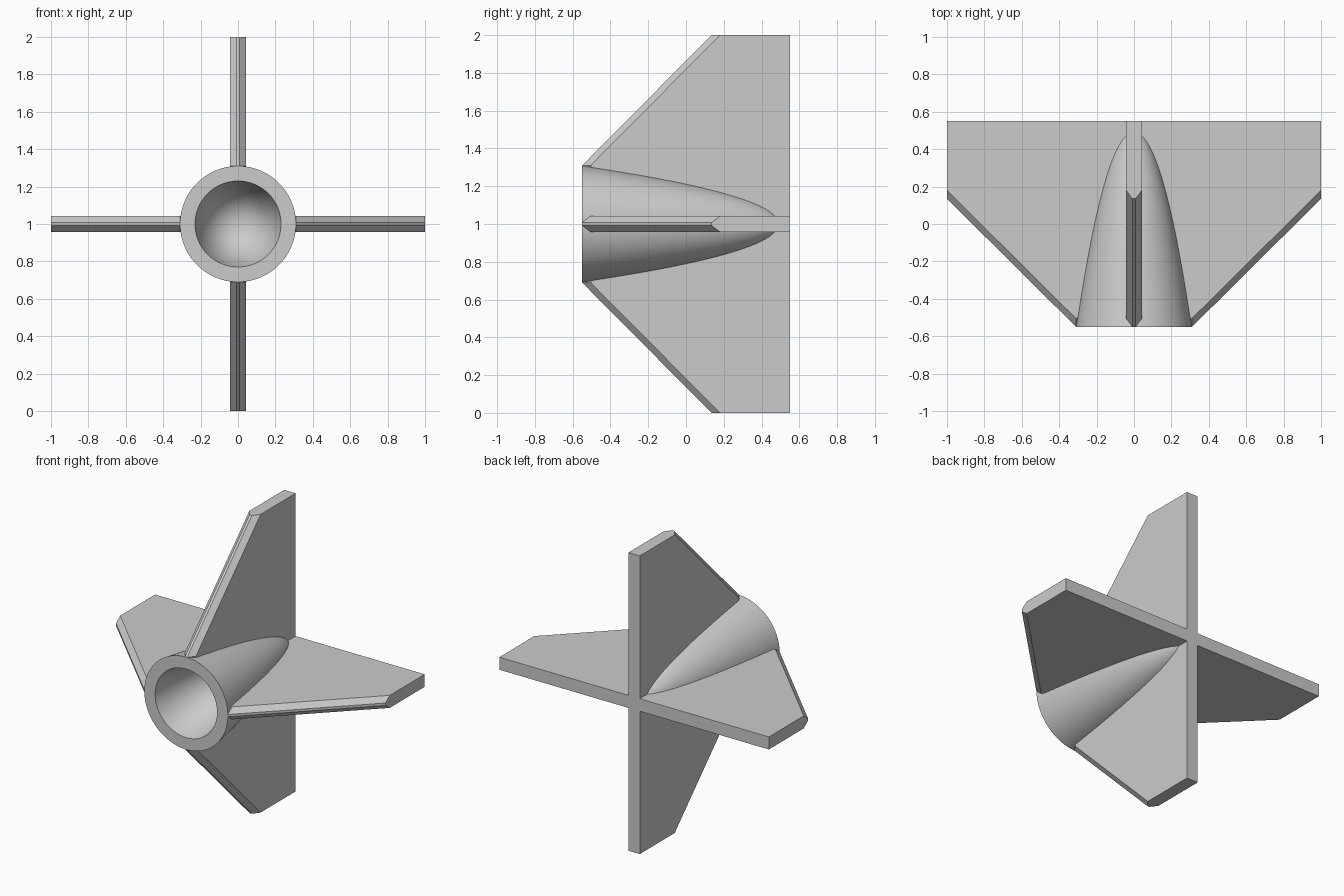
import bpy, bmesh, math
from mathutils import Matrix

cube = bpy.data.objects.get("Cube")
if cube:
    bpy.data.objects.remove(cube, do_unlink=True)

FRONT, REAR, TIP = -0.55, 0.55, 0.51
RADIUS, BORE, BORE_END = 0.31, 0.23, 0.4
HALF, RIDGE, SETBACK = 0.042, 0.008, 0.045
SEGMENTS = 96

grey = bpy.data.materials.new("plain grey")
grey.use_nodes = True
colour = (0.6, 0.6, 0.6, 1)
grey.diffuse_color = colour
grey.node_tree.nodes["Principled BSDF"].inputs["Base Color"].default_value = colour


def make_object(name, bm):
    bmesh.ops.recalc_face_normals(bm, faces=bm.faces)
    mesh = bpy.data.meshes.new(name)
    bm.to_mesh(mesh)
    bm.free()
    mesh.materials.append(grey)
    obj = bpy.data.objects.new(name, mesh)
    obj.location.z = 1
    bpy.context.collection.objects.link(obj)
    return obj


# Hollow body: conical bore, flat rim and rounded outer shell, spun about y
STEPS = 28
profile = [(0, BORE_END), (BORE, FRONT), (RADIUS, FRONT)]
for i in range(1, STEPS + 1):
    r = 1 - i / STEPS
    profile.append((RADIUS * r, TIP - (TIP - FRONT) * r * r))
bm = bmesh.new()
verts = [bm.verts.new((r, y, 0)) for r, y in profile]
edges = [bm.edges.new(pair) for pair in zip(verts, verts[1:])]
bmesh.ops.spin(bm, geom=verts + edges, cent=(0, 0, 0), axis=(0, 1, 0),
               angle=math.tau, steps=SEGMENTS)
bmesh.ops.remove_doubles(bm, verts=bm.verts, dist=0.0001)
body = make_object("hollow_body", bm)
bpy.ops.object.select_all(action="DESELECT")
body.select_set(True)
bpy.context.view_layer.objects.active = body
bpy.ops.object.shade_smooth_by_angle(angle=math.radians(35))

# Fin outline as (outward, y); the first three points form the leading edge
leading = [(0.27, -0.53), (RADIUS, FRONT), (1, 0.135)]
trailing = [(1, REAR), (0, REAR), (0, 0.45), (0.04, 0.42)]


def make_fin(name, angle):
    bm = bmesh.new()
    layers = []
    for height, back in ((-HALF, SETBACK), (-RIDGE, 0), (RIDGE, 0), (HALF, SETBACK)):
        outline = [(x, y + back) for x, y in leading] + trailing
        layers.append([bm.verts.new((x, y, height)) for x, y in outline])
    bm.faces.new(layers[0])
    bm.faces.new(layers[-1])
    n = len(layers[0])
    for low, high in zip(layers, layers[1:]):
        for i in range(n):
            j = (i + 1) % n
            bm.faces.new((low[i], low[j], high[j], high[i]))
    bmesh.ops.transform(bm, matrix=Matrix.Rotation(angle, 4, "Y"), verts=bm.verts)
    make_object(name, bm)


for k, name in enumerate(("left_fin", "bottom_fin", "right_fin", "top_fin")):
    make_fin(name, k * math.pi / 2)
